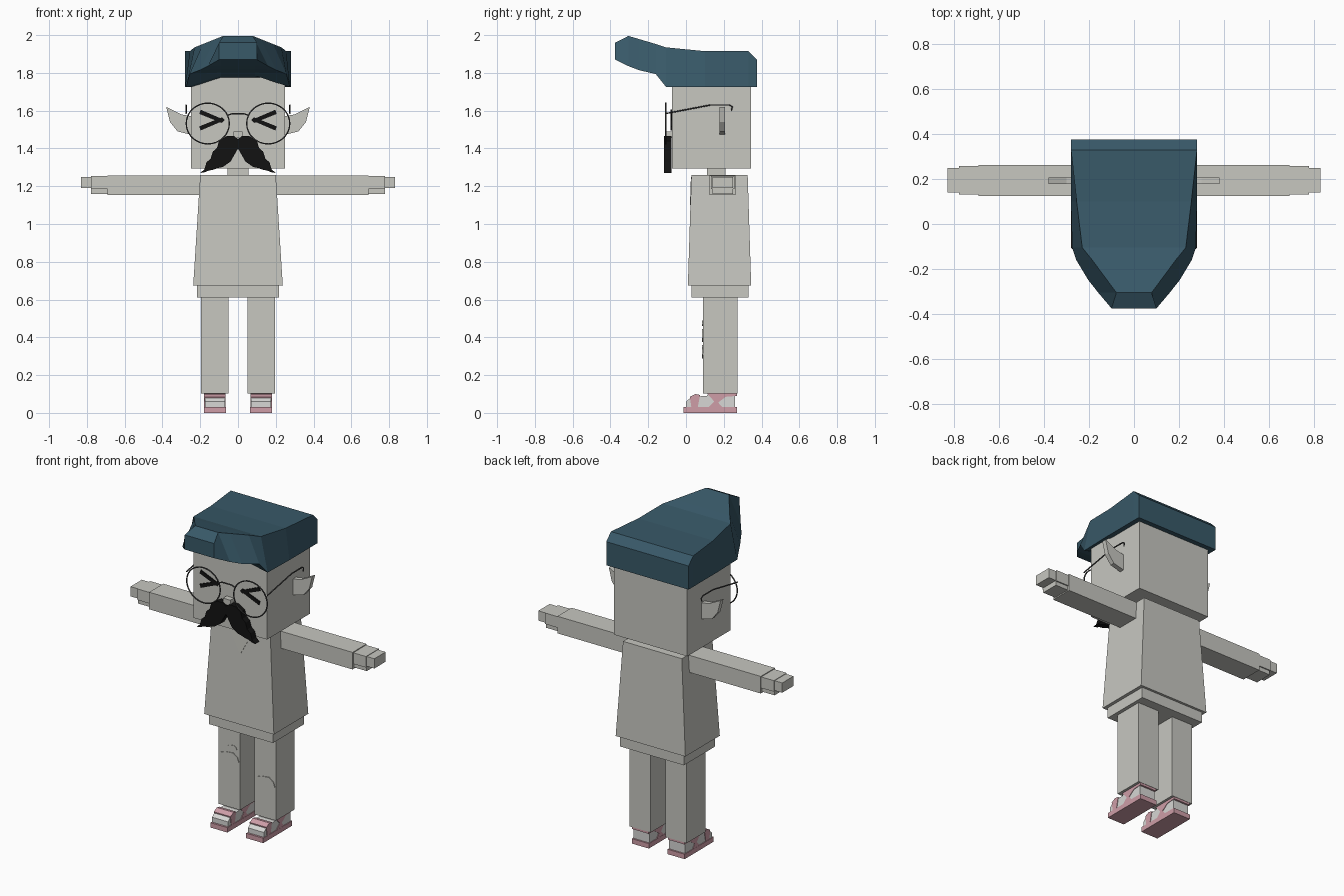
import bpy, bmesh, math

default_cube = bpy.data.objects.get("Cube")
if default_cube:
    bpy.data.objects.remove(default_cube, do_unlink=True)


def material(name, red, green, blue):
    mat = bpy.data.materials.new(name)
    mat.use_nodes = True
    mat.diffuse_color = (red, green, blue, 1)
    shader = mat.node_tree.nodes["Principled BSDF"]
    shader.inputs["Base Color"].default_value = (red, green, blue, 1)
    return mat


grey = material("warm grey", .57, .57, .53)
pale = material("pale sock", .68, .68, .66)
teal = material("dark teal", .04, .1, .14)
pink = material("dusty pink", .62, .34, .39)
black = material("black", .006, .006, .006)
metal = material("dark wire", .06, .06, .06)


def loft(name, rings, mat):
    """Join rings with equal point counts and cap both ends."""
    bm = bmesh.new()
    rows = [[bm.verts.new(point) for point in ring] for ring in rings]
    for row, following in zip(rows, rows[1:]):
        for i in range(len(row)):
            bm.faces.new((row[i - 1], row[i], following[i], following[i - 1]))
    bm.faces.new(rows[0])
    bm.faces.new(rows[-1])
    bmesh.ops.recalc_face_normals(bm, faces=bm.faces)
    mesh = bpy.data.meshes.new(name)
    bm.to_mesh(mesh)
    bm.free()
    mesh.materials.append(mat)
    part = bpy.data.objects.new(name, mesh)
    bpy.context.collection.objects.link(part)


def box(name, left, right, front, back, bottom, top, mat=grey, taper=0):
    """Box whose top is drawn in by the taper on every side."""
    def rectangle(z, inset):
        x, w = left + inset, right - inset
        y, d = front + inset / 2, back - inset / 2
        return [(x, y, z), (w, y, z), (w, d, z), (x, d, z)]
    loft(name, [rectangle(bottom, 0), rectangle(top, taper)], mat)


def centred_box(name, half_width, *sizes, **options):
    box(name, -half_width, half_width, *sizes, **options)


def front_plate(name, outline, front, back, mat=grey, sign=1):
    """Push an outline in x and z through y."""
    loft(name, [[(sign * x, y, z) for x, z in outline] for y in (front, back)], mat)


def side_plate(name, outline, inner, outer, mat, sign):
    """Push an outline in y and z through x."""
    loft(name, [[(sign * x, y, z) for y, z in outline] for x in (inner, outer)], mat)


def wire(name, path, closed=False):
    curve = bpy.data.curves.new(name, 'CURVE')
    curve.dimensions = '3D'
    curve.bevel_depth = .004
    curve.bevel_resolution = 1
    curve.use_fill_caps = True
    spline = curve.splines.new('POLY')
    spline.points.add(len(path) - 1)
    for point, position in zip(spline.points, path):
        point.co = (*position, 1)
    spline.use_cyclic_u = closed
    curve.materials.append(metal)
    part = bpy.data.objects.new(name, curve)
    bpy.context.collection.objects.link(part)


def jagged(start, end, teeth, depth):
    """Saw-tooth points running from start towards end."""
    points = []
    for i in range(teeth):
        a, b = i / teeth, (i + .8) / teeth
        for t, notch in ((a, 0), (b, depth)):
            points.append((start[0] + (end[0] - start[0]) * t - notch,
                           start[1] + (end[1] - start[1]) * t + notch / 2))
    return points


# Head, neck and torso
centred_box("head", .25, -.075, .345, 1.295, 1.8)
centred_box("neck", .055, .11, .21, 1.25, 1.3)
centred_box("shirt", .237, .01, .345, .675, 1.26, taper=.037)
centred_box("shirt_hem", .217, .03, .33, .61, .68)
centred_box("nose", .025, -.11, -.07, 1.455, 1.49)
loft("collar_v", [[(-.08, y, 1.25), (.08, y, 1.25), (0, y - .005, 1.1)]
                  for y in (.026, .034)], grey)


# Swept hair, narrowing and rising towards the front
def hair_ring(y, top_width, top, width, bottom, arch):
    half = [(top_width, top), (width, bottom), (.09, bottom + arch)]
    return [(x, y, z) for x, z in half] + [(-x, y, z) for x, z in reversed(half)]


def quiff_ring(y):
    t = (-.1 - y) / .27
    return hair_ring(y, .23 - .2 * t, 1.935 + .08 * t,
                     .275 - .175 * t ** 1.5, 1.79 + .08 * t * t, .01 * (1 - t))


loft("hair", [hair_ring(.375, .28, 1.87, .28, 1.725, 0),
              hair_ring(.33, .28, 1.915, .28, 1.725, 0),
              hair_ring(.1, .255, 1.915, .28, 1.725, 0),
              hair_ring(-.105, .23, 1.935, .275, 1.725, .06),
              quiff_ring(-.16), quiff_ring(-.25), quiff_ring(-.305),
              hair_ring(-.375, .1, 1.96, .1, 1.87, 0)], teal)

# Shared outlines of the mirrored parts
ear = [(.24, 1.57), (.3, 1.58), (.38, 1.62), (.36, 1.54), (.32, 1.49), (.24, 1.47)]
tip = (.2, 1.27)
moustache = ([(0, 1.45), (.02, 1.465), (.06, 1.465)]
             + jagged((.1, 1.44), tip, 3, .015)
             + jagged(tip, (.06, 1.31), 3, -.012)
             + [(.04, 1.33), (0, 1.4)])
foot = [(0, .03), (0, .06), (.03, .085), (.11, .09), (.12, .105), (.26, .105), (.26, .03)]
toe_strap = [(.02, .085), (.05, .1), (.075, .095), (.06, .02), (.03, .02)]
ankle_strap = [(.11, .105), (.27, .105), (.27, .09), (.21, .085),
               (.17, .055), (.2, .02), (.11, .02), (.15, .06)]
lens_height, lens_y, temple_x = 1.532, -.107, .275

for sign, side in ((1, "left"), (-1, "right")):
    def limb(name, inner, outer, *sizes):
        near, far = sorted((sign * inner, sign * outer))
        box(f"{side}_{name}", near, far, *sizes)

    # Arms, hands and legs
    limb("arm", .18, .692, .125, .262, 1.153, 1.258)
    limb("palm", .69, .778, .132, .257, 1.185, 1.253)
    limb("thumb", .69, .778, .14, .25, 1.16, 1.19)
    limb("fingers", .77, .83, .14, .25, 1.19, 1.25)
    limb("leg", .05, .195, .09, .272, .103, .62)

    # Sandal over a sock
    side_plate(f"{side}_foot", foot, .068, .176, pale, sign)
    limb("sole", .064, .18, -.012, .27, 0, .03, pink)
    for name, outline in (("toe_strap", toe_strap), ("ankle_strap", ankle_strap)):
        side_plate(f"{side}_{name}", outline, .065, .179, pink, sign)

    # Ear, squeezed eye and moustache half
    front_plate(f"{side}_ear", ear, .178, .207, grey, sign)
    for lift, name in ((1, "upper"), (-1, "lower")):
        stroke = [(x, 1.55 + lift * rise)
                  for x, rise in ((.205, .033), (.198, .055), (.07, 0), (.085, -.015))]
        front_plate(f"{side}_{name}_eye_stroke", stroke, -.081, -.073, black, sign)
    front_plate(f"{side}_moustache", moustache, -.117, -.076, black, sign)

    # Round glasses with hooked temples
    angles = [math.tau * step / 32 for step in range(32)]
    wire(f"{side}_lens_rim", [(sign * .16 + .114 * math.cos(a), lens_y,
                               lens_height + .108 * math.sin(a)) for a in angles], True)
    temple = [(lens_y, 1.585), (.13, 1.63), (.23, 1.63), (.245, 1.62), (.24, 1.6)]
    wire(f"{side}_temple", [(sign * temple_x, y, z) for y, z in temple])

wire("glasses_bridge", [(x, lens_y, 1.588 - 4 * x * x) for x in (-.055, -.03, .03, .055)])


# Torn knee patches
def tear(name, x, z, width, height):
    outline = []
    for step in range(8):
        angle = math.tau * (step + .5) / 8
        reach = 1.1 if step % 2 else .95
        outline.append((x + width * reach * math.cos(angle), z + height * reach * math.sin(angle)))
    front_plate(name, outline, .086, .094)


tear("right_knee_tear", -.122, .41, .065, .033)
tear("right_small_tear", -.1, .475, .03, .015)
tear("left_knee_tear", .123, .323, .065, .035)
